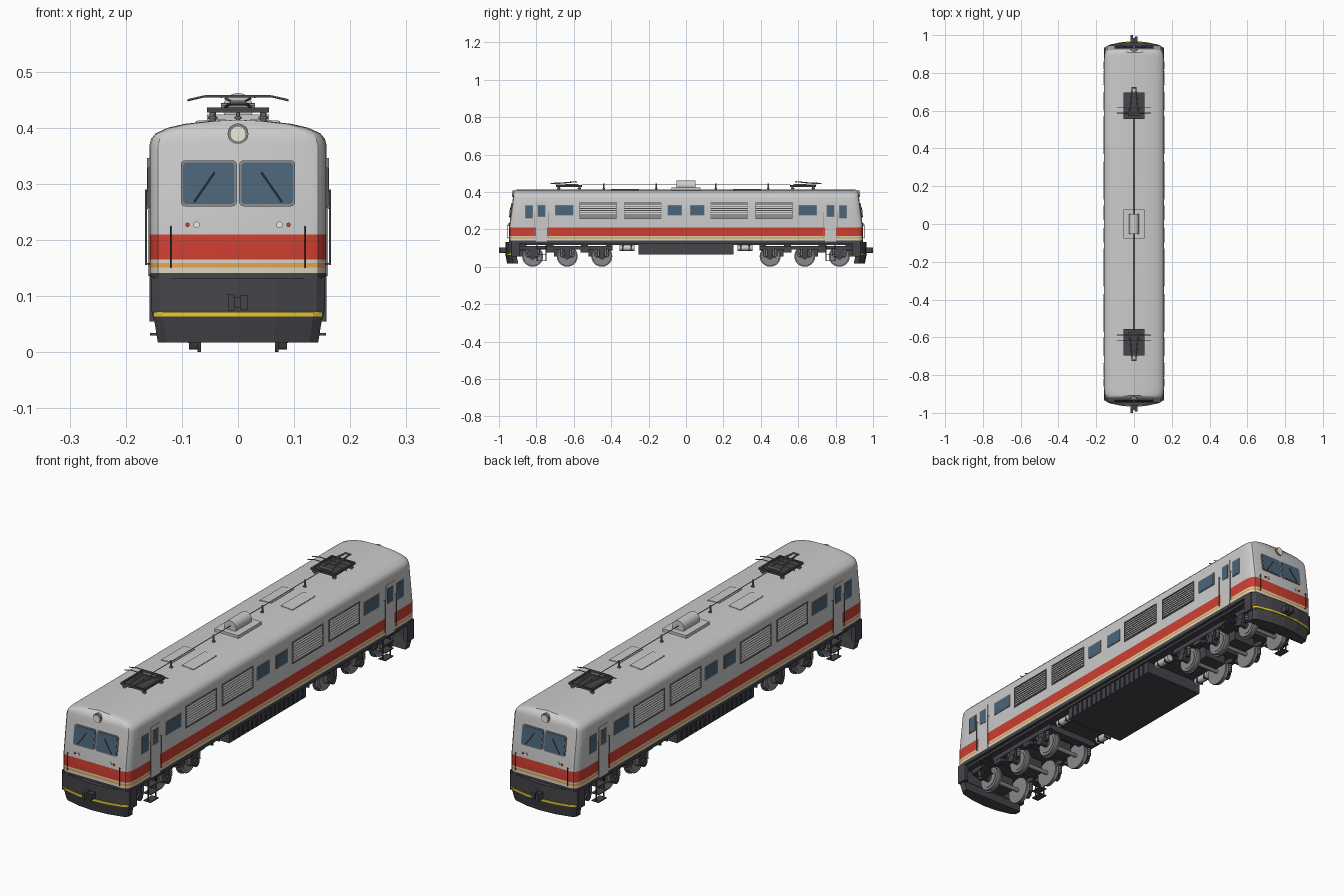
import bpy, bmesh, math
from mathutils import Vector, Matrix

if "Cube" in bpy.data.objects:
    bpy.data.objects.remove(bpy.data.objects["Cube"])


def mat(name, r, g, b):
    m = bpy.data.materials.new(name)
    m.diffuse_color = (r, g, b, 1)
    m.use_nodes = True
    m.node_tree.nodes["Principled BSDF"].inputs["Base Color"].default_value = m.diffuse_color
    return m


LIGHT = mat("light_grey", .62, .62, .62)
RED = mat("red", .62, .05, .03)
ORANGE = mat("orange", .8, .38, .08)
CREAM = mat("cream", .72, .66, .54)
DARK = mat("dark_grey", .06, .06, .07)
MID = mat("mid_grey", .25, .25, .26)
GLASS = mat("glass", .07, .13, .19)
YELLOW = mat("yellow", .8, .6, .03)
LAMP = mat("lamp", .85, .82, .68)


def finish(name, bm, m, axes="", smooth=True):
    """Turn a bmesh into an object, mirrored over the named world axes."""
    bmesh.ops.recalc_face_normals(bm, faces=bm.faces)
    me = bpy.data.meshes.new(name)
    bm.to_mesh(me)
    bm.free()
    ob = bpy.data.objects.new(name, me)
    bpy.context.collection.objects.link(ob)
    for x in (m if isinstance(m, list) else [m]):
        me.materials.append(x)
    if axes:
        mod = ob.modifiers.new("Mirror", 'MIRROR')
        mod.use_axis = ("x" in axes, "y" in axes, False)
        mod.use_mirror_merge = False
    if smooth:
        bpy.ops.object.select_all(action='DESELECT')
        ob.select_set(True)
        bpy.context.view_layer.objects.active = ob
        bpy.ops.object.shade_smooth_by_angle(angle=math.radians(32))
    return ob


def box(bm, x0, x1, y0, y1, z0, z1):
    M = Matrix.Translation(((x0+x1)/2, (y0+y1)/2, (z0+z1)/2)) @ Matrix.Diagonal((x1-x0, y1-y0, z1-z0, 1))
    return bmesh.ops.create_cube(bm, size=1, matrix=M)['verts']


def cyl(bm, a, b, r, n=16, r2=None):
    a, b = Vector(a), Vector(b)
    M = Matrix.Translation((a+b)/2) @ (b-a).to_track_quat('Z', 'Y').to_matrix().to_4x4()
    bmesh.ops.create_cone(bm, cap_ends=True, segments=n, radius1=r, radius2=r if r2 is None else r2,
                          depth=(b-a).length, matrix=M)


def boxes(name, m, axes, *dims):
    bm = bmesh.new()
    for d in dims:
        box(bm, *d)
    return finish(name, bm, m, axes, False)


def loft(bm, rings):
    """Skin closed rings of equal length and cap both ends."""
    vs = [[bm.verts.new(p) for p in r] for r in rings]
    n = len(vs[0])
    for a, b in zip(vs, vs[1:]):
        for i in range(n):
            bm.faces.new((a[i], a[(i+1) % n], b[(i+1) % n], b[i]))
    bm.faces.new(vs[0])
    bm.faces.new(vs[-1])


# Car body: one section lofted end to end, raked and rounded at the cabs
prof = [(.158, z) for z in (.125, .141, .151, .159, .165, .21, .29, .368)] + \
    [(.155, .38), (.147, .39), (.125, .4), (.095, .407), (.05, .412), (0, .414)]
ring = prof + [(-x, z) for x, z in reversed(prof[:-1])]


def end_y(z):
    y = .946 - max(0, z-.21)*.13
    return y - max(0, z-.385)**2*14


bm = bmesh.new()
stations = [(.80, .065), (.91, .045), (.965, .026), (.99, .011), (1, 0)]
ends = [(.80, 0), (.9, .004), (.955, .014), (.985, .028), (1, .055)]
rows = [[bm.verts.new((x*w, s*(end_y(z)-d), z)) for x, z in ring]
        for s, seq in ((-1, ends), (1, ends[::-1])) for w, d in seq]
n = len(ring)
for a, b in zip(rows, rows[1:]):
    for i in range(n):
        bm.faces.new((a[i], a[(i+1) % n], b[(i+1) % n], b[i]))
for r in (rows[0], rows[-1]):
    for i in range(n//2 - 1):
        bm.faces.new((r[i], r[i+1], r[n-2-i], r[n-1-i]))
    bm.faces.new((r[n//2-1], r[n//2], r[n//2+1]))
for f in bm.faces:
    z = f.calc_center_median().z
    f.material_index = 1 if z < .141 else 4 if z < .151 else 3 if z < .159 else 4 if z < .165 else 2 if z < .21 else 0
finish("car_body", bm, [LIGHT, DARK, RED, ORANGE, CREAM])
boxes("underframe", DARK, "", (-.145, .145, -.91, .91, .115, .127))


# Cab front fittings, set on the raked face
def on_front(u, z, out=0):
    return Vector((u, end_y(z) + out, z))


def front_plate(name, m, x0, x1, z0, z1, out, r=.008):
    pts = []
    for cx, cz, a0 in ((x1-r, z1-r, 0), (x0+r, z1-r, 90), (x0+r, z0+r, 180), (x1-r, z0+r, 270)):
        for k in range(4):
            a = math.radians(a0+k*30)
            pts.append((cx+r*math.cos(a), cz+r*math.sin(a)))
    bm = bmesh.new()
    loft(bm, [[on_front(x, z, o) for x, z in pts] for o in (-.006, out)])
    finish(name, bm, m, "xy", False)


front_plate("windscreen_frame", MID, .002, .102, .26, .342, .003)
front_plate("windscreen_glass", GLASS, .006, .098, .264, .338, .0045, .006)
for name, m, parts in (
        ("wiper", DARK, [(on_front(.078, .268, .007), on_front(.042, .32, .007), .0015)]),
        ("tail_lamp", RED, [(on_front(.09, .227, -.01), on_front(.09, .227, .004), .004)]),
        ("marker_lamp", LAMP, [(on_front(.074, .227, -.01), on_front(.074, .227, .004), .006)]),
        ("front_handrail", DARK, [((.12, .952, .15), (.12, .952, .225), .0015),
                                  ((.12, .93, .155), (.12, .952, .155), .0015),
                                  ((.12, .93, .22), (.12, .952, .22), .0015)])):
    bm = bmesh.new()
    for a, b, r in parts:
        cyl(bm, a, b, r, 12)
    finish(name, bm, m, "xy")
for name, m, r, y in (("headlight_ring", MID, .0185, .927), ("headlight_lens", LAMP, .0145, .930)):
    bm = bmesh.new()
    cyl(bm, (0, .88, .389), (0, y, .389), r, 24)
    finish(name, bm, m, "y")

# Pilot: curved buffer beam, tapering plough and yellow line
plan = [(.157, .905), (.157, .932), (.14, .944), (.07, .959), (0, .964)]
plan += [(-x, y) for x, y in reversed(plan[:-1])]


def prism(name, m, levels):
    bm = bmesh.new()
    loft(bm, [[(x*s, y+d, z) for x, y in plan] for z, s, d in levels])
    finish(name, bm, m, "y", False)


prism("buffer_beam", DARK, [(.058, .985, -.002), (.075, 1, 0), (.132, 1, 0)])
prism("plough", DARK, [(.017, .91, -.008), (.066, .96, .002)])
prism("pilot_stripe", YELLOW, [(.064, .955, .004), (.072, .955, .004)])
boxes("beam_end_plate", DARK, "xy", (.14, .158, .89, .934, .055, .135))
boxes("coupler", DARK, "y", (-.01, .01, .94, .985, .08, .098), (-.018, -.006, .965, 1, .074, .104),
      (.004, .018, .962, .992, .076, .102))

# Doors and side windows
boxes("cab_door", LIGHT, "xy", (.15, .1605, .744, .801, .136, .346))
bm = bmesh.new()
for y in (.737, .808):
    cyl(bm, (.164, y, .155), (.164, y, .29), .0016, 8)
    for z in (.158, .287):
        cyl(bm, (.155, y, z), (.164, y, z), .0014, 8)
finish("door_handrail", bm, MID, "xy")
wins = [(.82, .858, .26, .326), (.755, .79, .268, .328), (.605, .697, .277, .327), (.025, .096, .277, .327)]
boxes("side_window_frame", MID, "xy", *[(.15, .1608, a-.003, b+.003, c-.003, d+.003) for a, b, c, d in wins])
boxes("side_window_glass", GLASS, "xy", *[(.15, .1616, *w) for w in wins])

# Louvred grilles
frames, slats, backs = [], [], []
for a, b in ((.13, .332), (.37, .572)):
    backs.append((.15, .1585, a, b, .256, .346))
    frames += [(.15, .162, a, b, z, z+.004) for z in (.255, .342)]
    frames += [(.15, .162, y, y+.004, .255, .346) for y in (a, b-.004)]
    slats += [(.15, .161, a+.004, b-.004, .263+.01*k, .269+.01*k) for k in range(8)]
boxes("grille_back", DARK, "xy", *backs)
boxes("grille_frame", MID, "xy", *frames)
bm = bmesh.new()
for s in slats:
    for v in box(bm, *s):
        if v.co.x > .16 and v.co.z > (s[4]+s[5])/2:
            v.co.x -= .002
finish("grille_louvre", bm, LIGHT, "xy", False)

# Cab steps
boxes("cab_steps", DARK, "xy", *[(.142, .146, y, y+.004, .03, .125) for y in (.746, .795)],
      *[(.125, .157, .746, .799, z, z+.004) for z in (.03, .062, .094)])

# Bogies: wheels, axles, axle boxes, springs, frames
AX = (.45, .635, .82)
wheel, axle, boxm, spring = [bmesh.new() for _ in range(4)]
for y in AX:
    for x0, x1, r in ((.066, .072, .056), (.072, .087, .051), (.087, .089, .04), (.087, .093, .018)):
        cyl(wheel, (x0, y, .056), (x1, y, .056), r, 32)
    cyl(axle, (-.07, y, .056), (.07, y, .056), .009, 12)
    cyl(boxm, (.092, y, .056), (.126, y, .056), .017, 16)
    box(boxm, .1, .12, y-.016, y+.016, .056, .092)
    for d in (-.03, .03):
        box(boxm, .103, .117, min(y, y+d), max(y, y+d), .05, .058)
        for k in range(4):
            cyl(spring, (.11, y+d, .058+.009*k), (.11, y+d, .063+.009*k), .009, 12)
        cyl(spring, (.11, y+d, .056), (.11, y+d, .095), .005, 8)
finish("wheel", wheel, MID, "xy")
finish("axle", axle, MID, "y")
finish("axle_box", boxm, DARK, "xy")
finish("coil_spring", spring, MID, "xy")
boxes("bogie_frame", DARK, "xy", (.099, .121, .392, .89, .092, .112),
      *[(.1, .12, y-.022, y+.022, .075, .095) for y in (.5425, .7275)])
boxes("bogie_transom", DARK, "y", *[(-.1, .1, y-.018, y+.018, .088, .118) for y in (.392+.018, .5425, .7275, .872)],
      *[(-.05, .05, y+.012, y+.07, .055, .11) for y in AX])

# Underfloor equipment case with ribs, air tanks
boxes("equipment_case", DARK, "", (-.137, .137, -.253, .253, .065, .125))
boxes("equipment_ribs", DARK, "xy", *[(.13, .141, .012+.03*k, .018+.03*k, .068, .125) for k in range(8)])
bm = bmesh.new()
cyl(bm, (.105, .275, .1), (.105, .355, .1), .015, 20)
finish("air_tank", bm, LIGHT, "xy")
boxes("air_tank_strap", DARK, "xy", *[(.089, .121, y, y+.006, .084, .122) for y in (.29, .335)])

# Roof: hatches, resistor drum, power line
bm = bmesh.new()
for v in box(bm, .022, .075, .25, .4, .405, .416):
    v.co.z -= (v.co.x-.022)*.07
finish("roof_hatch", bm, LIGHT, "xy", False)
boxes("roof_plinth", LIGHT, "", (-.055, .055, -.077, .077, .408, .424))
bm = bmesh.new()
cyl(bm, (0, -.052, .435), (0, .052, .435), .027, 28)
finish("roof_drum", bm, LIGHT)
bm = bmesh.new()
cyl(bm, (0, .05, .44), (0, .56, .44), .0016, 8)
for y in (.16, .44):
    cyl(bm, (0, y, .408), (0, y, .444), .004, 10)
    cyl(bm, (0, y, .416), (0, y, .42), .007, 10)
finish("roof_power_line", bm, MID, "y")

# Pantographs: base frame, insulators, folded arms, collector head
boxes("pantograph_base", DARK, "y", (-.055, .055, .556, .695, .427, .432),
      *[(x-.004, x+.004, .556, .695, .427, .436) for x in (-.051, .051)],
      *[(-.055, .055, y-.004, y+.004, .427, .436) for y in (.56, .691)])
bm = bmesh.new()
for y in (.57, .68):
    cyl(bm, (.045, y, .4), (.045, y, .428), .006, 10)
    cyl(bm, (.045, y, .416), (.045, y, .42), .009, 10)
for s in (-1, 1):
    cyl(bm, (s*.022, .58, .438), (s*.01, .722, .445), .0028, 8)
    cyl(bm, (s*.01, .722, .446), (s*.022, .60, .452), .0022, 8)
cyl(bm, (-.03, .58, .438), (.03, .58, .438), .006, 10)
cyl(bm, (-.014, .722, .445), (.014, .722, .445), .004, 10)
for y in (.588, .618):
    cyl(bm, (-.06, y, .456), (.06, y, .456), .002, 8)
    for s in (-1, 1):
        cyl(bm, (s*.06, y, .456), (s*.09, y, .449), .002, 8)
for x in (-.03, .03):
    cyl(bm, (x, .588, .455), (x, .618, .455), .002, 8)
finish("pantograph_arms", bm, MID, "xy")
